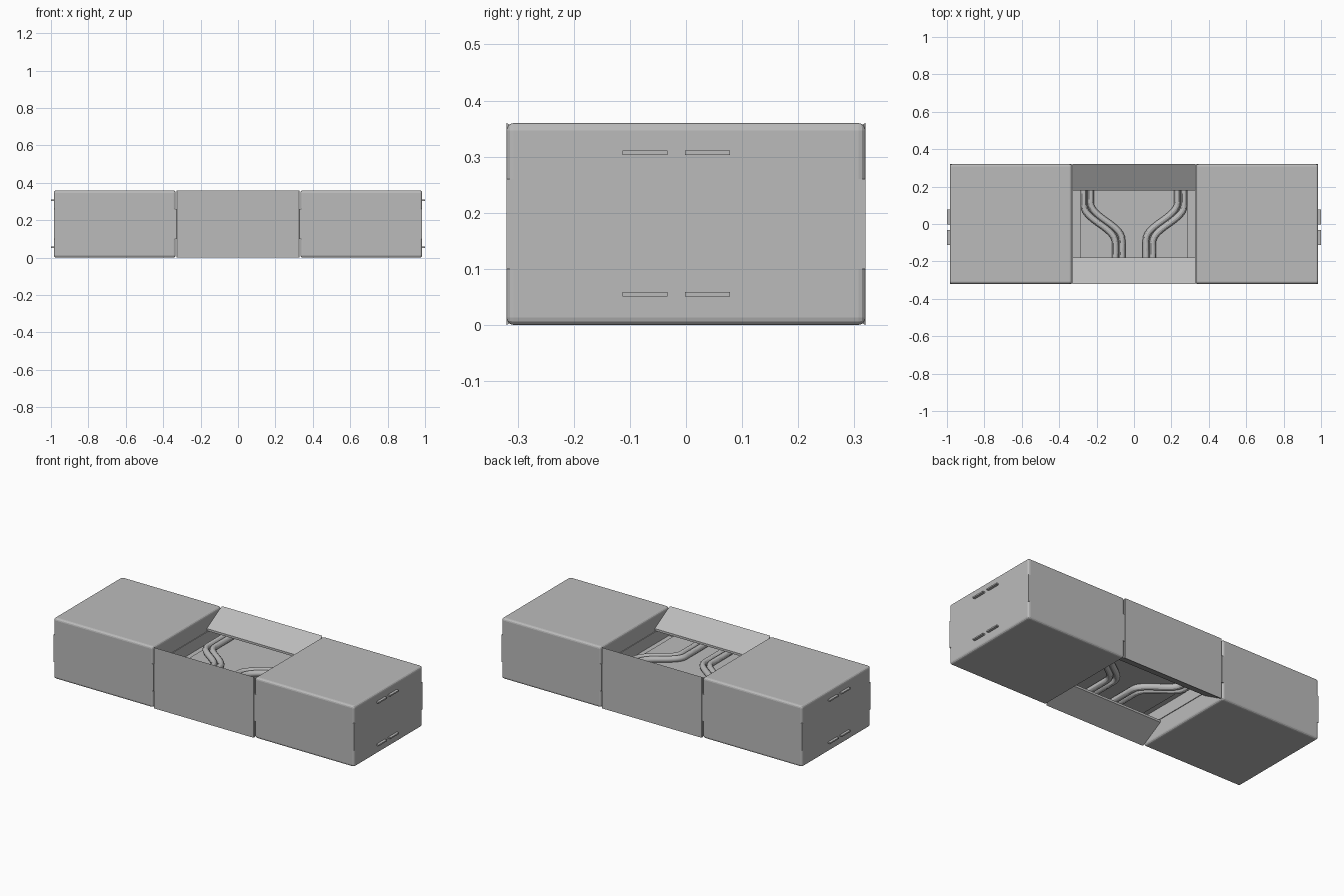
import bpy, bmesh
from mathutils import Matrix, Vector

cube = bpy.data.objects.get("Cube")
if cube:
    bpy.data.objects.remove(cube, do_unlink=True)

# Single sheet metal colour
metal = bpy.data.materials.new("grey_metal")
metal.use_nodes = True
GREY = (0.5, 0.5, 0.5, 1)
metal.diffuse_color = GREY
metal.node_tree.nodes["Principled BSDF"].inputs["Base Color"].default_value = GREY


def add_object(name, bm):
    bmesh.ops.recalc_face_normals(bm, faces=bm.faces)
    mesh = bpy.data.meshes.new(name)
    bm.to_mesh(mesh)
    bm.free()
    mesh.materials.append(metal)
    obj = bpy.data.objects.new(name, mesh)
    bpy.context.collection.objects.link(obj)
    return obj


def box(name, low, high, bevel=0):
    """Box between two corners, with optional rounded edges."""
    low, high = Vector(low), Vector(high)
    bm = bmesh.new()
    bmesh.ops.create_cube(bm, size=1, matrix=Matrix.Translation((low + high) / 2)
                          @ Matrix.Diagonal((*(high - low), 1)))
    if bevel:
        bmesh.ops.bevel(bm, geom=bm.edges[:], offset=bevel, segments=3,
                        profile=0.5, affect='EDGES')
    return add_object(name, bm)


def channel(name, side):
    """Folded sheet wall with lips sloping in toward the opening."""
    upper = [(0.32, 0.18), (0.31, 0.165), (0.18, 0.09), (0.18, 0.1)]
    profile = [(0.32, 0), (0.32, 0.36), (0.18, 0.28), (0.18, 0.267),
               (0.308, 0.342), (0.308, 0.018), (0.18, 0.093), (0.18, 0.08)]
    bm = bmesh.new()
    verts = [bm.verts.new((-0.33, side * y, z)) for y, z in profile]
    face = bm.faces.new(verts)
    result = bmesh.ops.extrude_face_region(bm, geom=[face])
    moved = [v for v in result["geom"] if isinstance(v, bmesh.types.BMVert)]
    bmesh.ops.translate(bm, verts=moved, vec=(0.66, 0, 0))
    # Round the outer corners of the wall
    corners = [e for e in bm.edges if all(abs(v.co.y) > 0.31 for v in e.verts)
               and abs(e.verts[0].co.x - e.verts[1].co.x) < 0.001
               and abs(e.verts[0].co.z - e.verts[1].co.z) > 0.3]
    bmesh.ops.bevel(bm, geom=corners, offset=0.004, segments=1, affect='EDGES')
    return add_object(name, bm)


def pipe(name, side, x, shift, z):
    """S-bent round pipe running from the back wall to the front wall."""
    curve = bpy.data.curves.new(name, 'CURVE')
    curve.dimensions = '3D'
    curve.bevel_depth = 0.0175
    curve.bevel_resolution = 4
    curve.resolution_u = 14
    spline = curve.splines.new('BEZIER')
    bend = 0.168
    path = [(x, 0.31), (x, 0.1 + shift), (x - bend, -0.1 + shift), (x - bend, -0.31)]
    spline.bezier_points.add(len(path) - 1)
    for point, (px, py) in zip(spline.bezier_points, path):
        point.handle_left_type = point.handle_right_type = 'FREE'
        point.co = (side * px, py, z)
        point.handle_left = (side * px, py + 0.08, z)
        point.handle_right = (side * px, py - 0.08, z)
    obj = bpy.data.objects.new(name, curve)
    bpy.context.collection.objects.link(obj)
    bpy.ops.object.select_all(action='DESELECT')
    obj.select_set(True)
    bpy.context.view_layer.objects.active = obj
    bpy.ops.object.convert(target='MESH')
    obj = bpy.context.object
    obj.data.materials.clear()
    obj.data.materials.append(metal)
    bpy.ops.object.shade_smooth_by_angle()


# End boxes: rounded shell, square middle band, locking tabs
for side, word in ((1, "left"), (-1, "right")):
    def span(a, b):
        return sorted((side * a, side * b))

    x0, x1 = span(0.333, 0.985)
    box(word + "_end_box", (x0, -0.32, 0), (x1, 0.32, 0.36), bevel=0.013)
    x0, x1 = span(0.329, 0.985)
    box(word + "_end_band", (x0, -0.32, 0.1), (x1, 0.32, 0.26))
    x0, x1 = span(0.97, 1.0)
    for row, z in (("lower", 0.055), ("upper", 0.307)):
        for place, y in (("front", -0.073), ("back", 0.038)):
            box(f"{word}_{row}_{place}_tab", (x0, y - 0.04, z - 0.004),
                (x1, y + 0.04, z + 0.004))

# Centre bay: folded walls and dividing plate
channel("front_wall", -1)
channel("back_wall", 1)
box("thin_divider", (-0.34, -0.31, 0.17), (0.34, 0.31, 0.19))
box("pipe_plate", (-0.285, -0.31, 0.155), (0.285, 0.31, 0.205))

# Paired pipes above and below the plate
for side, word in ((1, "left"), (-1, "right")):
    for level, z in (("upper", 0.222), ("lower", 0.138)):
        pipe(f"{word}_{level}_outer_pipe", side, 0.268, 0, z)
        pipe(f"{word}_{level}_inner_pipe", side, 0.232, 0.015, z)
